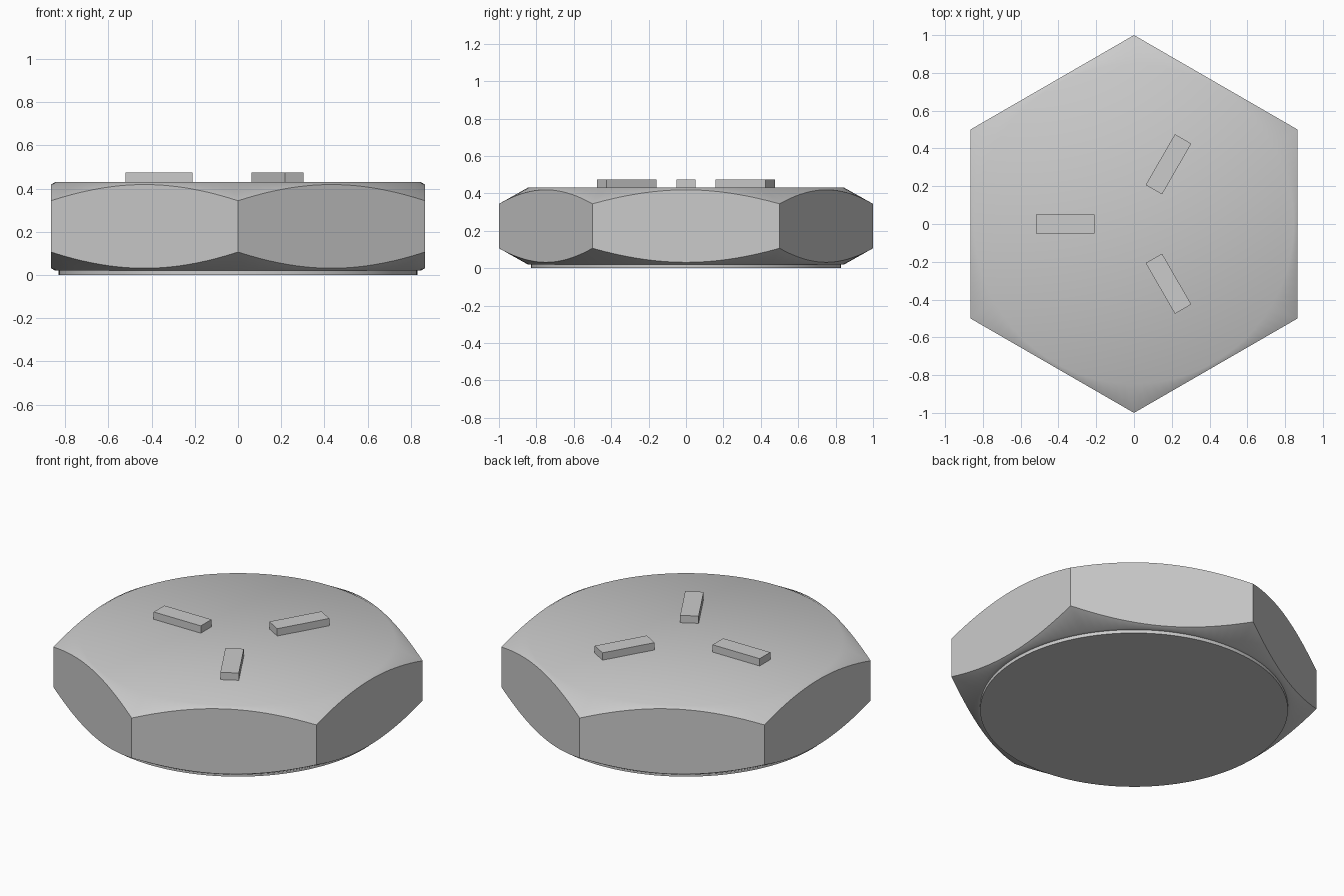
import bpy, bmesh
from math import radians, cos, sin, sqrt

if "Cube" in bpy.data.objects:
    bpy.data.objects.remove(bpy.data.objects["Cube"])

SEG = 120                      # multiple of 12, so every hex corner gets a vertex
APOTHEM = sqrt(3) / 2
TOP, BASE = 0.43, 0.02         # upper and lower faces of the hex
R_FACE, R_WASHER = 0.846, 0.83
SLOPE = 0.56                   # fall of the chamfer cones


def finish(bm, name):
    bmesh.ops.recalc_face_normals(bm, faces=bm.faces)
    mesh = bpy.data.meshes.new(name)
    bm.to_mesh(mesh)
    bm.free()
    obj = bpy.data.objects.new(name, mesh)
    bpy.context.collection.objects.link(obj)
    return obj


def hex_radius(i):
    local = (i * 360 / SEG + 30) % 60 - 30
    return APOTHEM / cos(radians(local))


# Hex head: rings lofted downwards, the chamfer cones meeting the six flats
bm = bmesh.new()


def ring(radius, height):
    verts = []
    for i in range(SEG):
        t = radians(i * 360 / SEG)
        h = hex_radius(i)
        r = radius if radius else h
        verts.append(bm.verts.new((r * cos(t), r * sin(t), height(h))))
    return verts


rings = [
    ring(R_FACE, lambda h: TOP),
    ring(None, lambda h: TOP - SLOPE * (h - R_FACE)),
    ring(None, lambda h: BASE + SLOPE * (h - R_FACE)),
    ring(R_FACE, lambda h: BASE),
    ring(R_WASHER, lambda h: BASE),
    ring(R_WASHER, lambda h: 0.0),
]
for a, b in zip(rings, rings[1:]):
    for i in range(SEG):
        j = (i + 1) % SEG
        bm.faces.new((a[i], a[j], b[j], b[i]))
bm.faces.new(rings[0])
bm.faces.new(rings[-1])
head = finish(bm, "hex_head")
bpy.context.view_layer.objects.active = head
head.select_set(True)
bpy.ops.object.shade_smooth_by_angle(angle=radians(35))
head.select_set(False)

# Three raised radial grade marks
for n, angle in enumerate((60, 180, 300), 1):
    bm = bmesh.new()
    bmesh.ops.create_cube(bm, size=1)
    bmesh.ops.scale(bm, verts=bm.verts, vec=(0.31, 0.10, 0.055))
    mark = finish(bm, f"raised_mark_{n}")
    t = radians(angle)
    mark.location = (0.365 * cos(t), 0.365 * sin(t), 0.446)
    mark.rotation_euler.z = t
